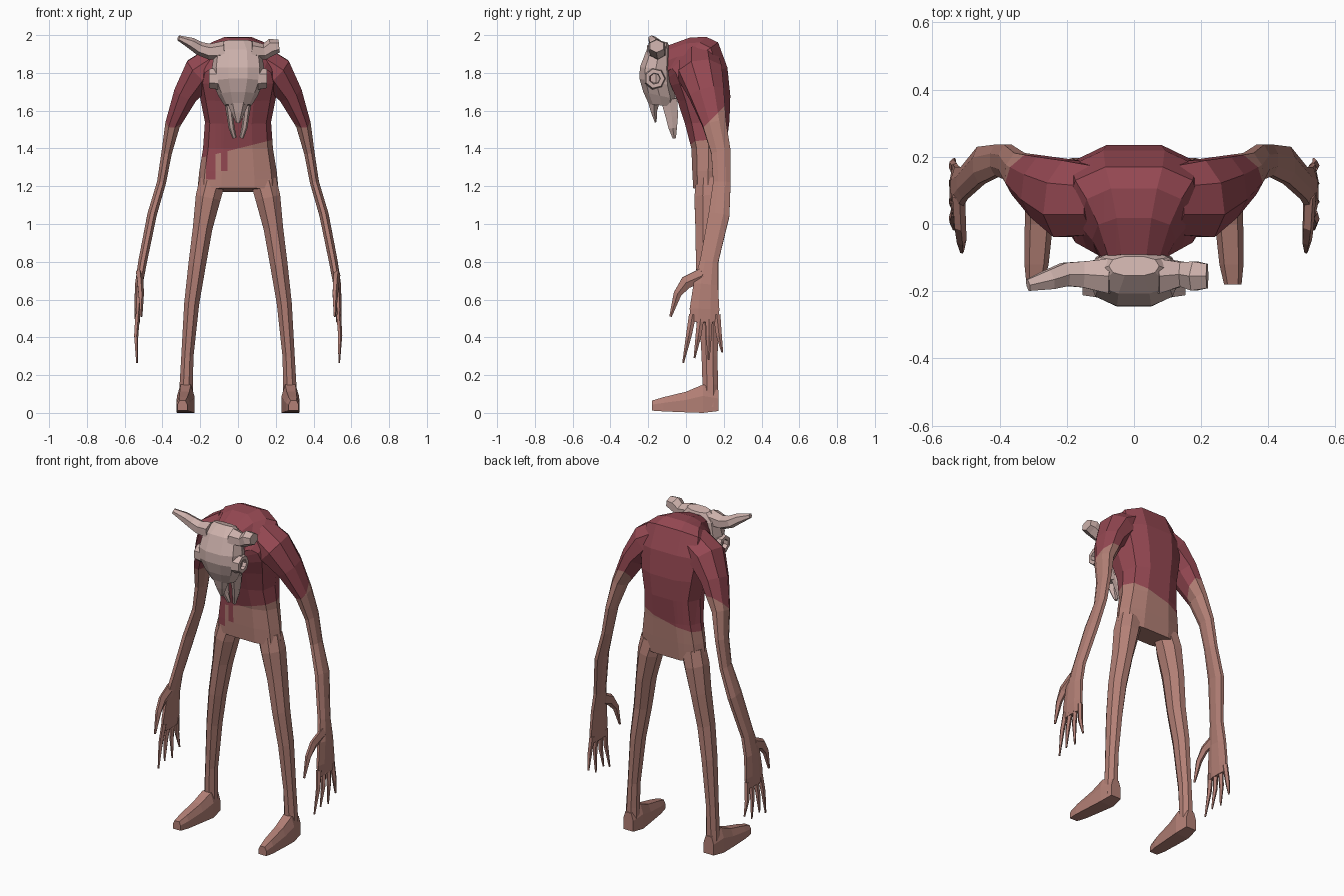
import bpy, bmesh, math
from mathutils import Vector


def material(name, rgb):
    m = bpy.data.materials.new(name)
    m.diffuse_color = (*rgb, 1)
    return m


SKIN = material("flesh skin", (0.45, 0.215, 0.18))
RED = material("blood red", (0.30, 0.065, 0.085))
BONE = material("pale bone", (0.61, 0.44, 0.41))


def loft(name, rings, mats, cuts=(), rule=None):
    """Skin a list of equal rings, cap the ends, cut by planes, colour by rule."""
    bm = bmesh.new()
    vs = [[bm.verts.new(p) for p in r] for r in rings]
    n = len(vs[0])
    for a, b in zip(vs, vs[1:]):
        for i in range(n):
            j = (i + 1) % n
            bm.faces.new((a[i], a[j], b[j], b[i]))
    bm.faces.new(vs[0])
    bm.faces.new(vs[-1])
    bmesh.ops.recalc_face_normals(bm, faces=bm.faces[:])
    for co, no in cuts:
        bmesh.ops.bisect_plane(bm, geom=bm.verts[:] + bm.edges[:] + bm.faces[:],
                               plane_co=co, plane_no=no, dist=1e-5)
    if rule:
        for f in bm.faces:
            f.material_index = int(rule(f.calc_center_median()))
    me = bpy.data.meshes.new(name)
    bm.to_mesh(me)
    bm.free()
    for m in mats:
        me.materials.append(m)
    ob = bpy.data.objects.new(name, me)
    bpy.context.collection.objects.link(ob)
    return ob


def unit(n, e=1.0, off=0.0):
    pts = []
    for k in range(n):
        a = 2 * math.pi * k / n + off
        c, s = math.cos(a), math.sin(a)
        pts.append((math.copysign(abs(c) ** e, c), math.copysign(abs(s) ** e, s)))
    return pts


def slices(specs, n, e=1.0):
    """Rings across x, each from a front (y, z), a back (y, z) and a half width."""
    out = []
    for (fy, fz), (by, bz), hw in specs:
        mid = Vector((0, (fy + by) / 2, (fz + bz) / 2))
        half = Vector((0, (by - fy) / 2, (bz - fz) / 2))
        out.append([mid + half * s + Vector((hw * c, 0, 0)) for c, s in unit(n, e)])
    return out


def tube(specs, n, s=1, off=0.0):
    """Rings square to a path; each spec is x, y, z, half size across, half size in y."""
    ps = [Vector((s * q[0], q[1], q[2])) for q in specs]
    out = []
    for i, q in enumerate(specs):
        t = (ps[min(i + 1, len(ps) - 1)] - ps[max(i - 1, 0)]).normalized()
        u = Vector((0, 1, 0))
        u = (u - t * u.dot(t)).normalized()
        v = t.cross(u)
        out.append([ps[i] + v * q[3] * a + u * q[4] * b for a, b in unit(n, 1, off)])
    return out


# hunched torso with neck, bloodied above a slanted line and down two drips
torso = slices([
    ((0.035, 1.19), (0.195, 1.17), 0.215), ((0.03, 1.28), (0.205, 1.28), 0.205),
    ((0.025, 1.40), (0.215, 1.40), 0.185), ((-0.01, 1.53), (0.235, 1.55), 0.175),
    ((-0.05, 1.65), (0.24, 1.68), 0.20), ((-0.085, 1.73), (0.225, 1.83), 0.22),
    ((-0.10, 1.77), (0.175, 1.965), 0.205), ((-0.11, 1.79), (0.11, 1.995), 0.165),
    ((-0.115, 1.78), (0.02, 1.99), 0.125), ((-0.13, 1.77), (-0.09, 1.95), 0.09)], 10, 0.75)


def bloody(c):
    drip = (-0.17 < c.x < -0.12 and c.z > 1.235) or (-0.09 < c.x < -0.055 and c.z > 1.28)
    return c.z > 1.40 + 0.25 * c.x or (c.y < 0.1 and drip)


cuts = [((0, 0, 1.40), (-0.25, 0, 1)), ((0, 0, 1.235), (0, 0, 1)), ((0, 0, 1.28), (0, 0, 1))]
cuts += [((x, 0, 0), (1, 0, 0)) for x in (-0.17, -0.12, -0.09, -0.055)]
loft("torso", torso, [SKIN, RED], cuts, bloody)

for s, side in ((1, "right"), (-1, "left")):
    # long arm with bloodied shoulder, down to the palm
    arm = tube([
        (0.10, 0.07, 1.86, 0.10, 0.11), (0.20, 0.075, 1.80, 0.10, 0.125),
        (0.275, 0.11, 1.69, 0.07, 0.10), (0.345, 0.15, 1.53, 0.043, 0.068),
        (0.377, 0.185, 1.38, 0.030, 0.056), (0.405, 0.19, 1.22, 0.026, 0.05),
        (0.455, 0.175, 1.05, 0.027, 0.06), (0.505, 0.122, 0.80, 0.025, 0.052),
        (0.525, 0.105, 0.68, 0.022, 0.07), (0.532, 0.098, 0.55, 0.018, 0.085),
        (0.533, 0.098, 0.48, 0.014, 0.08)], 8, s, math.pi / 8)
    loft(side + "_arm", arm, [SKIN, RED], [((0, 0, 1.42), (0, -1, 1))],
         lambda c: c.z > 1.42 + c.y)

    # fingers and thumb
    for k, (by, ty, tz) in enumerate(((0.035, -0.015, 0.265), (0.08, 0.045, 0.29),
                                      (0.122, 0.12, 0.28), (0.163, 0.192, 0.32))):
        loft(f"{side}_finger_{k + 1}", tube([
            (0.532, by, 0.52, 0.014, 0.02),
            (0.54, by * 0.6 + ty * 0.4, 0.41, 0.012, 0.016),
            (0.535, ty, tz, 0.005, 0.005)], 5, s), [SKIN])
    loft(side + "_thumb", tube([
        (0.522, 0.09, 0.73, 0.02, 0.04), (0.518, 0.0, 0.69, 0.018, 0.035),
        (0.514, -0.045, 0.63, 0.016, 0.022), (0.512, -0.082, 0.51, 0.006, 0.007)], 5, s), [SKIN])

    # leg
    leg = tube([
        (0.135, 0.12, 1.23, 0.075, 0.07), (0.158, 0.12, 1.14, 0.072, 0.082),
        (0.187, 0.12, 0.98, 0.056, 0.076), (0.217, 0.112, 0.78, 0.05, 0.064),
        (0.245, 0.12, 0.58, 0.043, 0.058), (0.268, 0.125, 0.30, 0.035, 0.046),
        (0.274, 0.128, 0.15, 0.038, 0.044), (0.277, 0.128, 0.03, 0.042, 0.044)],
        8, s, math.pi / 8)
    loft(side + "_leg", leg, [SKIN])

    # foot: half-width boxes along y, narrowing to the toes
    foot = []
    for x, y, hw, z0, z1 in ((0.276, 0.172, 0.034, 0.01, 0.12), (0.277, 0.09, 0.046, 0.0, 0.15),
                             (0.283, 0.0, 0.042, 0.003, 0.112), (0.29, -0.12, 0.036, 0.008, 0.083),
                             (0.294, -0.18, 0.026, 0.012, 0.065)):
        foot.append([(s * (x + hw * a), y, z0 + (z1 - z0) * b) for a, b in
                     ((-1, 0), (1, 0), (1, 0.6), (0.6, 1), (-0.6, 1), (-1, 0.6))])
    loft(side + "_foot", foot, [SKIN])

    # eye socket: bony rim around a dark red plate, with a cheek behind it
    c = Vector((s * 0.135, -0.165, 1.77))
    rim = []
    for dx, r in ((-0.03, 0.06), (0.018, 0.052), (0.018, 0.03), (-0.01, 0.026)):
        rim.append([c + Vector((s * dx, r * a, r * b)) for a, b in unit(7)])
    loft(side + "_eye_socket", rim, [BONE, RED], (),
         lambda p, c=c, s=s: (p - c).length < 0.014 and s * (p.x - c.x) < 0)

    # forked muzzle bone
    loft(side + "_muzzle_prong", tube([
        (0.05, -0.09, 1.66, 0.025, 0.05), (0.042, -0.075, 1.57, 0.017, 0.038),
        (0.034, -0.07, 1.51, 0.016, 0.026), (0.018, -0.062, 1.455, 0.011, 0.01)], 6, s), [BONE])

# long animal skull
loft("skull", slices([
    ((-0.155, 1.975), (-0.095, 1.96), 0.075), ((-0.21, 1.925), (-0.075, 1.91), 0.125),
    ((-0.248, 1.83), (-0.07, 1.82), 0.138), ((-0.25, 1.77), (-0.065, 1.73), 0.135),
    ((-0.23, 1.70), (-0.05, 1.66), 0.105), ((-0.20, 1.635), (-0.06, 1.62), 0.072)],
    10, 0.85), [BONE])
# nasal bone tip
loft("nasal_tip", slices([
    ((-0.208, 1.65), (-0.13, 1.66), 0.062), ((-0.188, 1.59), (-0.15, 1.60), 0.038),
    ((-0.165, 1.535), (-0.155, 1.54), 0.012)], 6), [BONE])
# whole horn and broken horn
loft("left_horn", tube([
    (0.07, -0.155, 1.92, 0.05, 0.06), (0.15, -0.15, 1.912, 0.042, 0.045),
    (0.205, -0.15, 1.93, 0.036, 0.04), (0.25, -0.165, 1.958, 0.03, 0.034),
    (0.315, -0.182, 1.985, 0.014, 0.02)], 6, -1), [BONE])
loft("broken_horn", tube([
    (0.07, -0.155, 1.92, 0.05, 0.06), (0.14, -0.15, 1.912, 0.042, 0.042),
    (0.18, -0.155, 1.938, 0.045, 0.05), (0.218, -0.155, 1.942, 0.034, 0.042)], 6, 1), [BONE])
